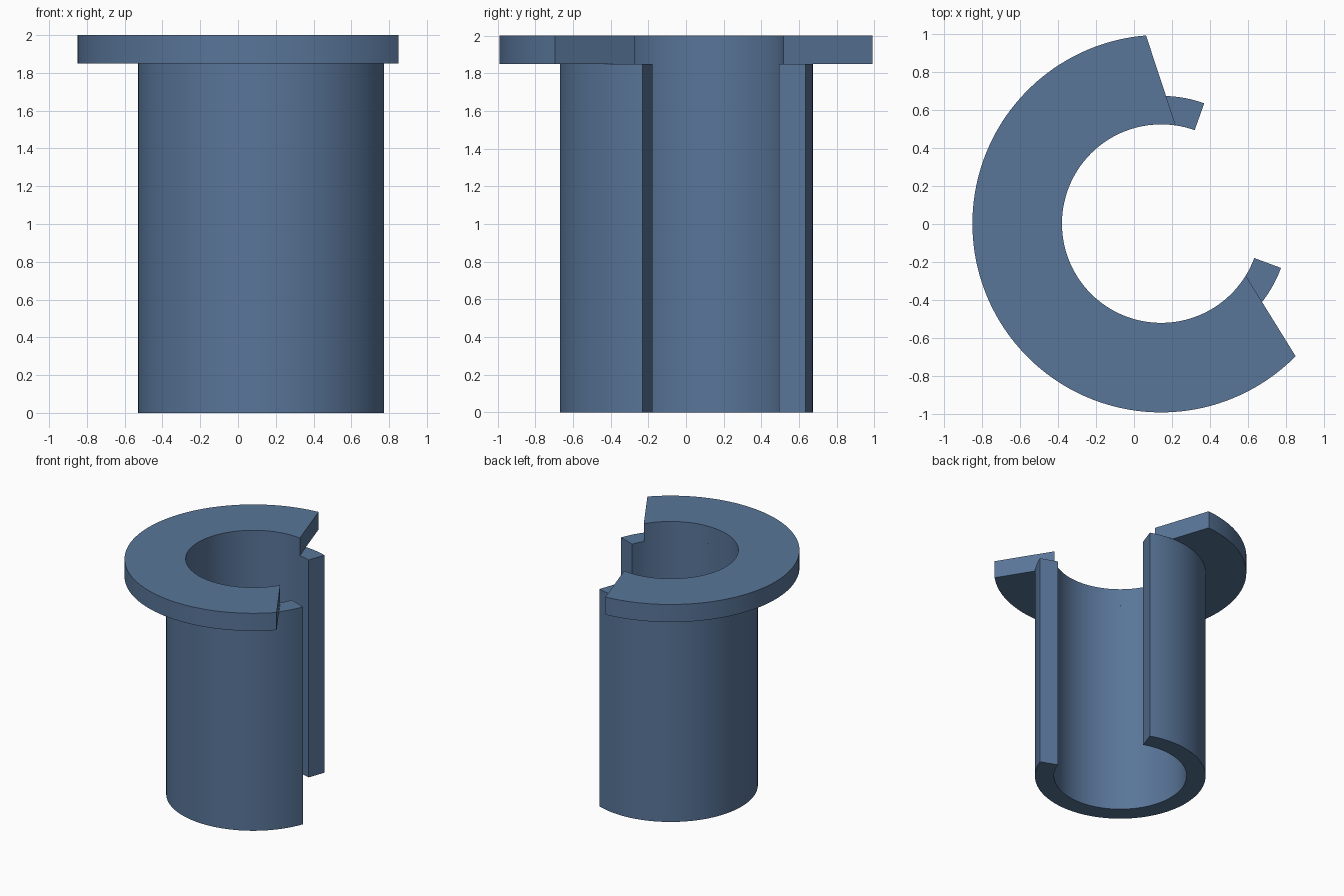
import bpy, bmesh
from math import cos, sin, radians

if "Cube" in bpy.data.objects:
    bpy.data.objects.remove(bpy.data.objects["Cube"])

CX, CY = 0.143, 0.002      # bore axis
OPEN = 25                  # direction the gap faces, degrees
STEPS = 96

# Slate blue finish
blue = bpy.data.materials.new("slate_blue")
blue.diffuse_color = (0.10, 0.18, 0.32, 1)
blue.use_nodes = True
blue.node_tree.nodes["Principled BSDF"].inputs["Base Color"].default_value = blue.diffuse_color


def c_ring(name, r_in, r_out, half_in, half_out, z0, z1):
    """Open ring; half_in / half_out are half the gap angle at each radius."""
    bm = bmesh.new()

    def vert(r, half, t, z):
        a = radians(OPEN + half + (360 - 2 * half) * t)
        return bm.verts.new((CX + r * cos(a), CY + r * sin(a), z))

    # Four-cornered section swept around the axis
    sections = []
    for i in range(STEPS + 1):
        t = i / STEPS
        sections.append([vert(r_in, half_in, t, z0), vert(r_out, half_out, t, z0),
                         vert(r_out, half_out, t, z1), vert(r_in, half_in, t, z1)])
    for a, b in zip(sections, sections[1:]):
        for k in range(4):
            m = (k + 1) % 4
            bm.faces.new((a[k], a[m], b[m], b[k]))
    # Flat end faces at the gap
    bm.faces.new(sections[0])
    bm.faces.new(sections[-1])
    bmesh.ops.recalc_face_normals(bm, faces=bm.faces[:])

    mesh = bpy.data.meshes.new(name)
    bm.to_mesh(mesh)
    bm.free()
    mesh.materials.append(blue)
    obj = bpy.data.objects.new(name, mesh)
    bpy.context.collection.objects.link(obj)
    bpy.ops.object.select_all(action='DESELECT')
    obj.select_set(True)
    bpy.context.view_layer.objects.active = obj
    bpy.ops.object.shade_smooth_by_angle(angle=radians(30))
    return obj


# Split sleeve with radial gap ends
c_ring("sleeve", 0.522, 0.672, 45.3, 45.3, 0.0, 1.85)
# Wider top flange, its gap flaring outwards
c_ring("flange", 0.522, 0.993, 56.6, 69.6, 1.85, 2.0)
